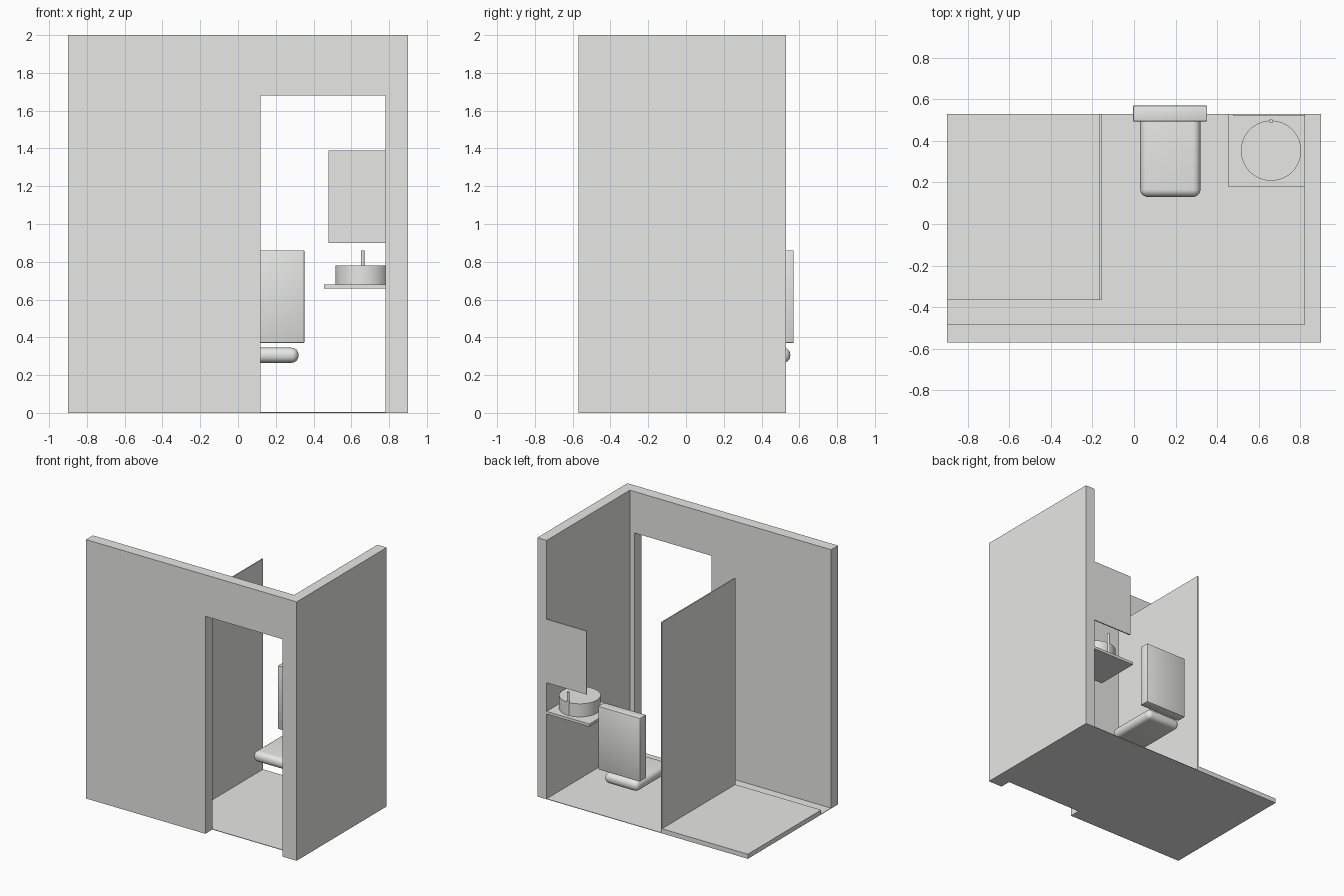
import bpy, bmesh, math

if "Cube" in bpy.data.objects:
    bpy.data.objects.remove(bpy.data.objects["Cube"])

mat = bpy.data.materials.new("warm light grey")
mat.diffuse_color = (0.8, 0.8, 0.78, 1)
mat.use_nodes = True
mat.node_tree.nodes["Principled BSDF"].inputs["Base Color"].default_value = mat.diffuse_color


def add(name, bm):
    me = bpy.data.meshes.new(name)
    bm.to_mesh(me)
    bm.free()
    me.materials.append(mat)
    ob = bpy.data.objects.new(name, me)
    bpy.context.scene.collection.objects.link(ob)
    return ob


def smooth(ob):
    bpy.ops.object.select_all(action='DESELECT')
    ob.select_set(True)
    bpy.context.view_layer.objects.active = ob
    bpy.ops.object.shade_smooth_by_angle(angle=math.radians(35))


def box(name, x, y, z, bevel=0, seg=1):
    bm = bmesh.new()
    bmesh.ops.create_cube(bm, size=1)
    for v in bm.verts:
        v.co = [r[0] if c < 0 else r[1] for c, r in zip(v.co, (x, y, z))]
    if bevel:
        bmesh.ops.bevel(bm, geom=bm.edges[:], offset=bevel, segments=seg,
                        profile=0.5, affect='EDGES')
    ob = add(name, bm)
    if bevel:
        smooth(ob)
    return ob


def cylinder(name, cx, cy, z0, z1, r, n):
    bm = bmesh.new()
    bmesh.ops.create_cone(bm, cap_ends=True, segments=n, radius1=r, radius2=r, depth=z1 - z0)
    bmesh.ops.translate(bm, verts=bm.verts, vec=(cx, cy, (z0 + z1) / 2))
    smooth(add(name, bm))


# L-shaped walls with the door opening, extruded from outlines
def extrude(name, pts, to3d, vec):
    bm = bmesh.new()
    f = bm.faces.new([bm.verts.new(to3d(*p)) for p in pts])
    ext = bmesh.ops.extrude_face_region(bm, geom=[f], use_keep_orig=True)
    bmesh.ops.translate(bm, vec=vec, verts=[g for g in ext["geom"] if isinstance(g, bmesh.types.BMVert)])
    bmesh.ops.recalc_face_normals(bm, faces=bm.faces)
    return add(name, bm)


extrude("front_wall",
        [(-0.9, 0), (0.12, 0), (0.12, 1.68), (0.78, 1.68), (0.78, 0), (0.9, 0), (0.9, 2), (-0.9, 2)],
        lambda a, b: (a, -0.57, b), (0, 0.085, 0))
box("right_wall", (0.82, 0.9), (-0.485, 0.53), (0, 2))
box("floor", (-0.9, 0.82), (-0.485, 0.53), (0, 0.004))

# shower
box("shower_tray", (-0.9, -0.157), (-0.365, 0.53), (0.004, 0.036))
box("shower_screen", (-0.166, -0.157), (-0.365, 0.53), (0.036, 1.63))

# toilet
box("toilet_cistern", (-0.005, 0.352), (0.494, 0.57), (0.37, 0.86), 0.005, 2)
box("toilet_bowl", (0.03, 0.32), (0.13, 0.552), (0.265, 0.345), 0.037, 6)

# washstand and mirror
box("basin_shelf", (0.455, 0.82), (0.177, 0.53), (0.658, 0.679))
cylinder("basin", 0.66, 0.353, 0.679, 0.78, 0.145, 48)
cylinder("tap", 0.66, 0.495, 0.679, 0.86, 0.01, 16)
box("mirror", (0.48, 0.82), (0.521, 0.53), (0.9, 1.39))
